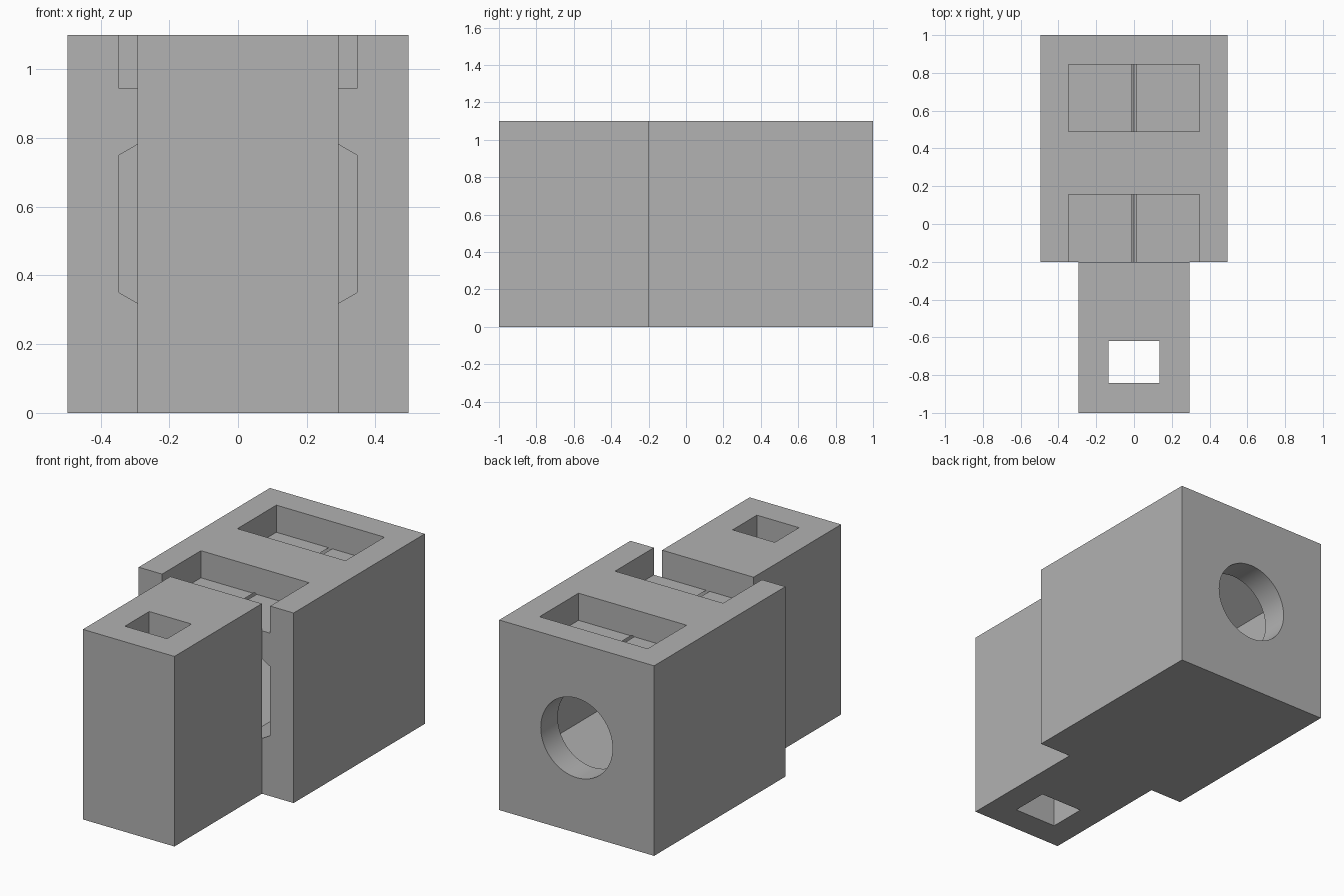
import bpy
import math
from mathutils import Matrix

default_cube = bpy.data.objects.get("Cube")
if default_cube:
    bpy.data.objects.remove(default_cube, do_unlink=True)

# Main dimensions
HEIGHT = 1.1
AXIS_Z = HEIGHT / 2
FRONT, STEP, BACK = -1.0, -0.2, 1.0
CHANNEL_END = 0.845
POCKET_HALF = 0.346
POCKET_FLOOR = 0.943
OVERCUT = 0.1

# Single plain grey
grey = bpy.data.materials.new("plain_grey")
grey.use_nodes = True
colour = (0.445, 0.445, 0.445, 1)
grey.diffuse_color = colour
grey.node_tree.nodes["Principled BSDF"].inputs["Base Color"].default_value = colour


def finish(name):
    obj = bpy.context.object
    obj.name = obj.data.name = name
    obj.data.materials.append(grey)
    return obj


def box(name, half_x, y0, y1, z0, z1):
    """Box centred on x = 0."""
    bpy.ops.mesh.primitive_cube_add(size=1)
    obj = finish(name)
    obj.data.transform(Matrix.Translation((0, (y0 + y1) / 2, (z0 + z1) / 2))
                       @ Matrix.Diagonal((2 * half_x, y1 - y0, z1 - z0, 1)))
    return obj


def prism(name, sides, radius, y0, y1):
    """Regular prism along y on the main axis, with a corner pointing up."""
    bpy.ops.mesh.primitive_cylinder_add(vertices=sides, radius=radius, depth=y1 - y0)
    obj = finish(name)
    obj.data.transform(Matrix.Translation((0, (y0 + y1) / 2, AXIS_Z))
                       @ Matrix.Rotation(math.pi / 2, 4, "X"))
    return obj


def cut(target, cutter):
    mod = target.modifiers.new("cut", "BOOLEAN")
    mod.operation = "DIFFERENCE"
    mod.solver = "EXACT"
    mod.object = cutter
    bpy.context.view_layer.objects.active = target
    bpy.ops.object.modifier_apply(modifier=mod.name)
    bpy.data.objects.remove(cutter, do_unlink=True)


# Wide rear housing
housing = box("rear_housing", 0.496, STEP, BACK, 0, HEIGHT)

# Hexagonal channel running back from the open front of the housing
hex_radius = POCKET_HALF / math.cos(math.pi / 6)
cut(housing, prism("hex_channel", 6, hex_radius, STEP - OVERCUT, CHANNEL_END))

# Round opening from the back face into the channel
cut(housing, prism("round_opening", 64, 0.23, CHANNEL_END - OVERCUT, BACK + OVERCUT))

# Two rectangular pockets in the top, the first open to the front
for y0, y1 in ((STEP - OVERCUT, 0.155), (0.489, CHANNEL_END)):
    cut(housing, box("top_pocket", POCKET_HALF, y0, y1, POCKET_FLOOR, HEIGHT + OVERCUT))

# Narrow front block with a rectangular slot right through it
tongue = box("front_block", 0.293, FRONT, STEP, 0, HEIGHT)
cut(tongue, box("slot", 0.135, -0.841, -0.619, -OVERCUT, HEIGHT + OVERCUT))

# Smooth the round opening, keep all other edges sharp
bpy.ops.object.select_all(action="DESELECT")
housing.select_set(True)
bpy.context.view_layer.objects.active = housing
bpy.ops.object.shade_smooth_by_angle(angle=math.radians(25))
